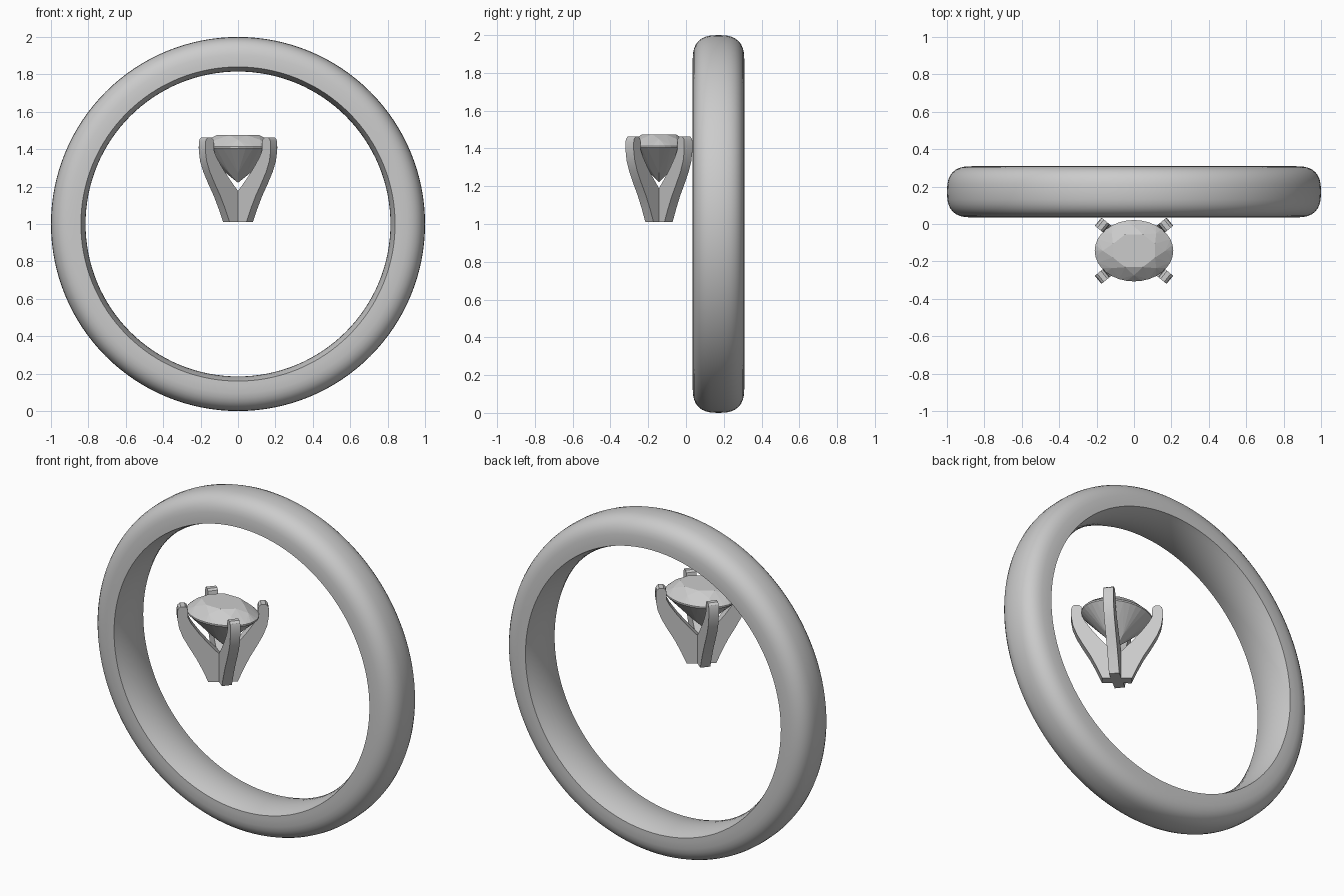
import bpy, bmesh, math
from mathutils import Vector

if "Cube" in bpy.data.objects:
    bpy.data.objects.remove(bpy.data.objects["Cube"])


def finish(name, bm, smooth=None):
    bmesh.ops.recalc_face_normals(bm, faces=bm.faces[:])
    mesh = bpy.data.meshes.new(name)
    bm.to_mesh(mesh)
    bm.free()
    ob = bpy.data.objects.new(name, mesh)
    bpy.context.collection.objects.link(ob)
    if smooth:
        bpy.ops.object.select_all(action='DESELECT')
        ob.select_set(True)
        bpy.context.view_layer.objects.active = ob
        bpy.ops.object.shade_smooth_by_angle(angle=math.radians(smooth))
    return ob


# Band: domed outside, slightly bulged comfort-fit inside, revolved about y
def make_band():
    w, y0, segs = 0.137, 0.172, 128
    profile = []
    for i in range(17):                      # outer superellipse dome
        t = math.pi * i / 16
        c, s = math.cos(t), math.sin(t)
        profile.append((math.copysign(abs(c) ** 0.75, c) * w, 0.865 + 0.135 * max(s, 0) ** 0.75))
    for i in range(9):                       # inner surface
        u = -1 + i / 4
        profile.append((u * w, 0.815 + 0.025 * u * u))
    bm = bmesh.new()
    rings = []
    for k in range(segs):
        a = 2 * math.pi * k / segs
        rings.append([bm.verts.new((r * math.sin(a), y0 + y, 1 + r * math.cos(a))) for y, r in profile])
    n = len(profile)
    for k in range(segs):
        p, q = rings[k], rings[(k + 1) % segs]
        for i in range(n):
            j = (i + 1) % n
            bm.faces.new((p[i], p[j], q[j], q[i]))
    finish("ring_band", bm, 35)


GEM_Y = -0.143


# Prongs: one curved side profile (radius, height) extruded four ways
def make_prongs():
    side = [(0, 1.01), (0.08, 1.01), (0.11, 1.08), (0.144, 1.15), (0.182, 1.215),
            (0.217, 1.28), (0.238, 1.335), (0.247, 1.39), (0.247, 1.435),
            (0.242, 1.452), (0.23, 1.462), (0.205, 1.462), (0.193, 1.452), (0.189, 1.435),
            (0.189, 1.395), (0.172, 1.36), (0.13, 1.30), (0.085, 1.245),
            (0.04, 1.195), (0, 1.155)]
    half = 0.028
    bm = bmesh.new()
    for sx in (-1, 1):
        for sy in (-1, 1):
            d = Vector((sx * math.cos(math.radians(39)), sy * math.sin(math.radians(39)), 0))
            n = Vector((-d.y, d.x, 0)) * half
            loops = []
            for sgn in (-1, 1):
                loops.append([bm.verts.new(d * r + n * sgn + Vector((0, GEM_Y, z))) for r, z in side])
            a, b = loops
            bm.faces.new(a)
            bm.faces.new(b[::-1])
            for i in range(len(side)):
                j = (i + 1) % len(side)
                bm.faces.new((a[i], b[i], b[j], a[j]))
    finish("setting_prongs", bm, 30)


# Oval brilliant stone: convex hull of facet corner rings
def make_gem():
    rings = [  # scale, height, corners, angular offset in steps
        (0.58, 1.475, 8, 0.5), (0.80, 1.450, 8, 0), (1.0, 1.414, 32, 0),
        (1.0, 1.405, 32, 0), (0.30, 1.271, 8, 0)]
    bm = bmesh.new()
    for f, z, n, off in rings:
        for k in range(n):
            a = 2 * math.pi * (k + off) / n
            bm.verts.new((0.21 * f * math.cos(a), GEM_Y + 0.164 * f * math.sin(a), z))
    bm.verts.new((0, GEM_Y, 1.22))
    bmesh.ops.convex_hull(bm, input=bm.verts[:])
    bmesh.ops.dissolve_limit(bm, angle_limit=math.radians(0.5), verts=bm.verts[:], edges=bm.edges[:])
    finish("oval_gem", bm)


make_band()
make_prongs()
make_gem()
